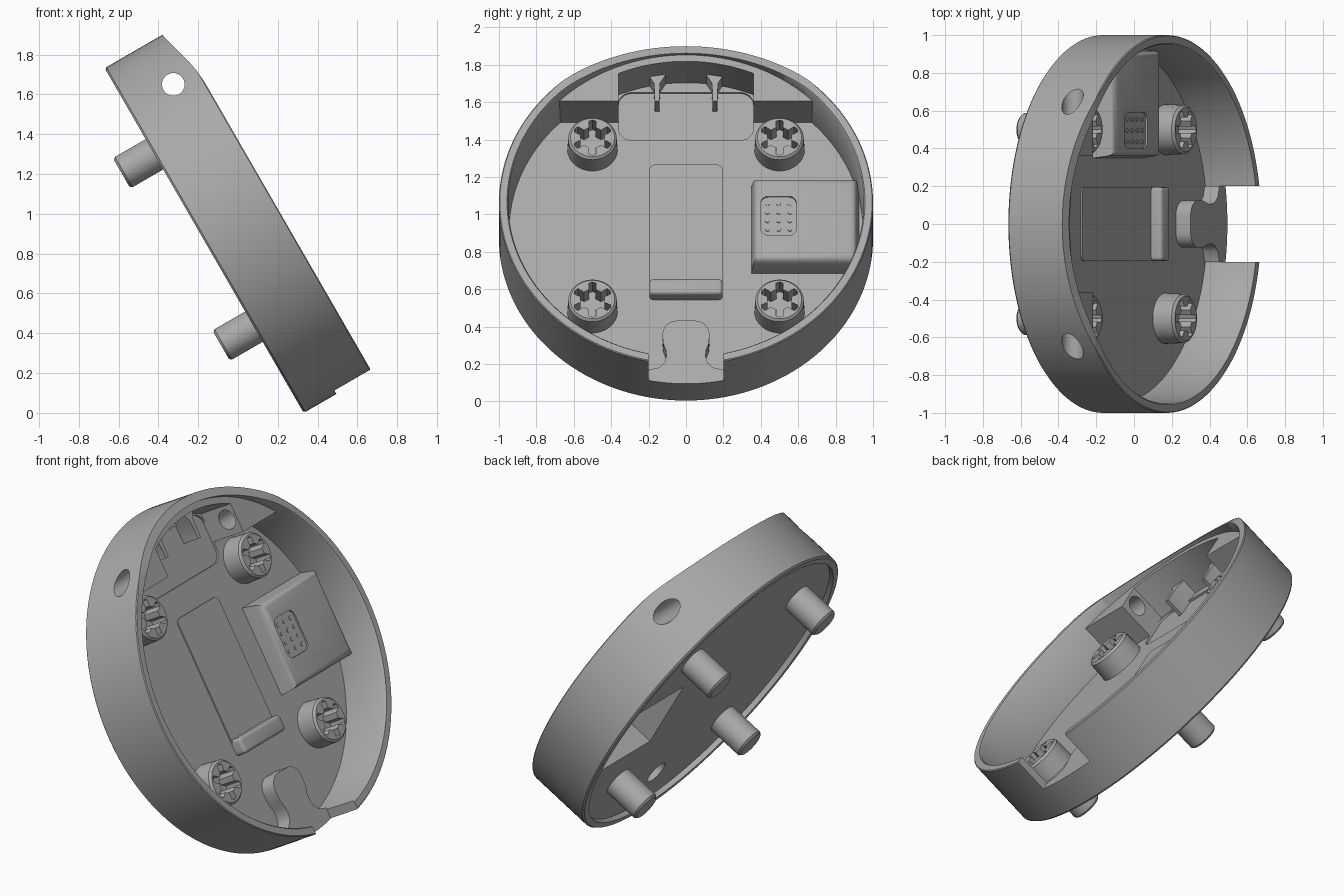
import bpy, bmesh
from math import sin, cos, pi, asin, acos
from mathutils import Matrix, Vector

if "Cube" in bpy.data.objects:
    bpy.data.objects.remove(bpy.data.objects["Cube"])

# Tilted frame: local x across, local y up the dish, local z out of the open face
TILT = Matrix(((0, -0.5, 0.866, -0.17), (1, 0, 0, 0), (0, 0.866, 0.5, 0.866), (0, 0, 0, 1)))

grey = bpy.data.materials.new("plain_grey")
grey.use_nodes = True
COLOUR = (0.4, 0.4, 0.4, 1)
grey.diffuse_color = COLOUR
grey.node_tree.nodes["Principled BSDF"].inputs["Base Color"].default_value = COLOUR


def add(name, bm):
    bmesh.ops.recalc_face_normals(bm, faces=bm.faces)
    mesh = bpy.data.meshes.new(name)
    bm.to_mesh(mesh)
    bm.free()
    mesh.materials.append(grey)
    ob = bpy.data.objects.new(name, mesh)
    ob.matrix_world = TILT
    bpy.context.collection.objects.link(ob)
    return ob


def prism(name, outline, low, high, inset=0.0, bevel=0.0):
    """Extrude an outline; inset slopes the sides, bevel softens the top edge."""
    bm = bmesh.new()
    base = bm.faces.new([bm.verts.new((x, y, low)) for x, y in outline])
    top = bmesh.ops.extrude_face_region(bm, geom=[base])["geom"]
    verts = [g for g in top if isinstance(g, bmesh.types.BMVert)]
    mid = sum((v.co for v in verts), Vector()) / len(verts)
    for v in verts:
        v.co.z = high
        for i in (0, 1):
            if inset:
                v.co[i] -= inset if v.co[i] > mid[i] else -inset
    if bevel:
        edges = [e for e in bm.edges if all(v.co.z > high - 1e-4 for v in e.verts)]
        bmesh.ops.bevel(bm, geom=edges, offset=bevel, segments=3, profile=0.5, affect='EDGES')
    return add(name, bm)


def lathe(name, profile, steps, at=(0, 0)):
    bm = bmesh.new()
    verts = [bm.verts.new((r, 0, z)) for r, z in profile]
    edges = [bm.edges.new(pair) for pair in zip(verts, verts[1:])]
    bmesh.ops.spin(bm, geom=verts + edges, cent=(0, 0, 0), axis=(0, 0, 1),
                   angle=2 * pi, steps=steps, use_duplicate=False)
    bmesh.ops.remove_doubles(bm, verts=bm.verts, dist=1e-5)
    bmesh.ops.translate(bm, verts=bm.verts, vec=(*at, 0))
    return add(name, bm)


def arc(cx, cy, r, start, end, steps):
    return [(cx + r * cos(start + (end - start) * i / steps),
             cy + r * sin(start + (end - start) * i / steps)) for i in range(steps + 1)]


def rounded(x0, x1, y0, y1, r):
    pts = []
    for k, (x, y) in enumerate(((x1 - r, y1 - r), (x0 + r, y1 - r), (x0 + r, y0 + r), (x1 - r, y0 + r))):
        pts += arc(x, y, r, k * pi / 2, (k + 1) * pi / 2, 6)
    return pts


def rect(x0, x1, y0, y1):
    return [(x0, y0), (x1, y0), (x1, y1), (x0, y1)]


def side_prism(name, outline):
    """Extrude a (y, z) outline across the whole width."""
    ob = prism(name, outline, -1.2, 1.2)
    for v in ob.data.vertices:
        v.co = v.co.zxy
    return ob


def cut(ob, *cutters):
    for c in cutters:
        c.hide_render = True
        mod = ob.modifiers.new("cut", 'BOOLEAN')
        mod.operation, mod.solver, mod.object = 'DIFFERENCE', 'EXACT', c
    bpy.context.view_layer.update()
    done = bpy.data.meshes.new_from_object(ob.evaluated_get(bpy.context.evaluated_depsgraph_get()))
    ob.modifiers.clear()
    ob.data = done


# Cutters
top_slope = side_prism("top_slope_cutter", [(0.64, 0.401), (0.7, 0.399), (0.76, 0.394), (0.81, 0.384),
                                            (0.86, 0.371), (1.1, 0.309), (1.1, 0.5), (0.64, 0.5)])
cross_hole = side_prism("cross_hole_cutter", arc(0.757, 0.258, 0.057, 0, 2 * pi * 31 / 32, 31))
notch = prism("notch_cutter", rect(-0.2, 0.2, -1.2, -0.85), 0.19, 0.6)
housing_hollow = prism("housing_hollow_cutter", rect(0.39, 0.9, -0.225, 0.225), -0.1, 0.19)
tab_hollow = prism("tab_hollow_cutter", arc(0, -0.69, 0.07, 0, 2 * pi * 23 / 24, 23), -0.1, 0.15)
bay_floor = prism("bay_floor_cutter", rounded(-0.36, 0.36, 0.555, 0.85, 0.07), 0.088, 0.25)
a = acos(0.36 / 0.91)
bay = prism("bay_cutter", [(-0.36, 0.4), (0.36, 0.4)] + arc(0, 0, 0.91, a, pi - a, 24), 0.0, 0.6)

# Round dish with a shallow recess behind it
dish = lathe("dish", [(0, 0.03), (0.955, 0.03), (0.955, 0), (0.99, 0), (1, 0.01), (1, 0.395), (0.995, 0.4),
                      (0.957, 0.4), (0.95, 0.39), (0.945, 0.1), (0, 0.1)], 144)
cut(dish, top_slope, cross_hole, notch, housing_hollow, tab_hollow, bay_floor)

# Shelf blocks on both sides of the upper bay
b = asin(0.665 / 0.965)
shelf = prism("upper_shelf", arc(0, 0, 0.965, b, pi - b, 48), 0.07, 0.33)
cut(shelf, bay, cross_hole, top_slope)

# Clips in the upper bay
for side in (-1, 1):
    x = side * 0.155
    prism("bay_clip", [(x - 0.012, 0.74), (x + 0.012, 0.74), (x + 0.016, 0.85), (x + 0.045, 0.9),
                       (x + 0.045, 0.925), (x - 0.045, 0.925), (x - 0.045, 0.9), (x - 0.016, 0.85)],
          0.08, 0.2)

# Side housing with a sloped edge, open at the back
housing = prism("side_housing", rect(0.345, 0.93, -0.27, 0.27), 0.07, 0.22, 0.02, 0.035)
pad_recess = prism("pad_cutter", rounded(0.4, 0.59, -0.1, 0.14, 0.04), 0.21, 0.3)
cut(housing, housing_hollow, pad_recess)
for i in range(3):
    for j in range(4):
        lathe("contact_pin", [(0, 0.205), (0.012, 0.205), (0.012, 0.214), (0, 0.214)], 10,
              (0.435 + 0.06 * i, -0.06 + 0.053 * j))

# Corner posts: pegs behind, socketed bosses inside
for sx in (-1, 1):
    for sy in (-1, 1):
        at = (0.5 * sx, 0.5 * sy)
        post = lathe("corner_post", [(0, -0.19), (0.076, -0.19), (0.088, -0.178), (0.088, 0.06), (0.136, 0.06),
                                     (0.13, 0.212), (0.118, 0.225), (0, 0.225)], 48, at)
        star = []
        for k in range(6):
            for r, d in ((0.065, -0.27), (0.103, -0.19), (0.109, 0), (0.103, 0.19), (0.065, 0.27)):
                t = pi / 2 + k * pi / 3 + d
                star.append((at[0] + r * cos(t), at[1] + r * sin(t)))
        socket = prism("socket_cutter", star, 0.12, 0.4)
        cut(post, socket)
        bpy.data.objects.remove(socket)

# Central panel and its ledge
prism("centre_panel", rounded(-0.195, 0.195, -0.4, 0.4, 0.03), 0.09, 0.108)
prism("panel_ledge", rounded(-0.195, 0.195, -0.43, -0.335, 0.02), 0.09, 0.17, 0, 0.018)

# Keyhole shaped tab leading to the rim notch
half = [(0.125, -0.71), (0.122, -0.75), (0.108, -0.79), (0.104, -0.83), (0.115, -0.87), (0.145, -0.9),
        (0.2, -0.915), (0.2, -0.955)]
tab = prism("notch_tab", [(-x, y) for x, y in reversed(half)][:-1]
            + [(-0.125, -0.71)] + arc(-0.045, -0.69, 0.08, pi, pi / 2, 6)
            + arc(0.045, -0.69, 0.08, pi / 2, 0, 6) + half, 0.07, 0.19)
cut(tab, tab_hollow)

# Remove cutters and finish the shading
for ob in list(bpy.data.objects):
    if ob.name.split(".")[0].endswith("_cutter"):
        bpy.data.objects.remove(ob)
bpy.ops.object.select_all(action='DESELECT')
for ob in bpy.context.collection.objects:
    if ob.type == 'MESH':
        ob.select_set(True)
        bpy.context.view_layer.objects.active = ob
bpy.ops.object.shade_smooth_by_angle(angle=0.6)
